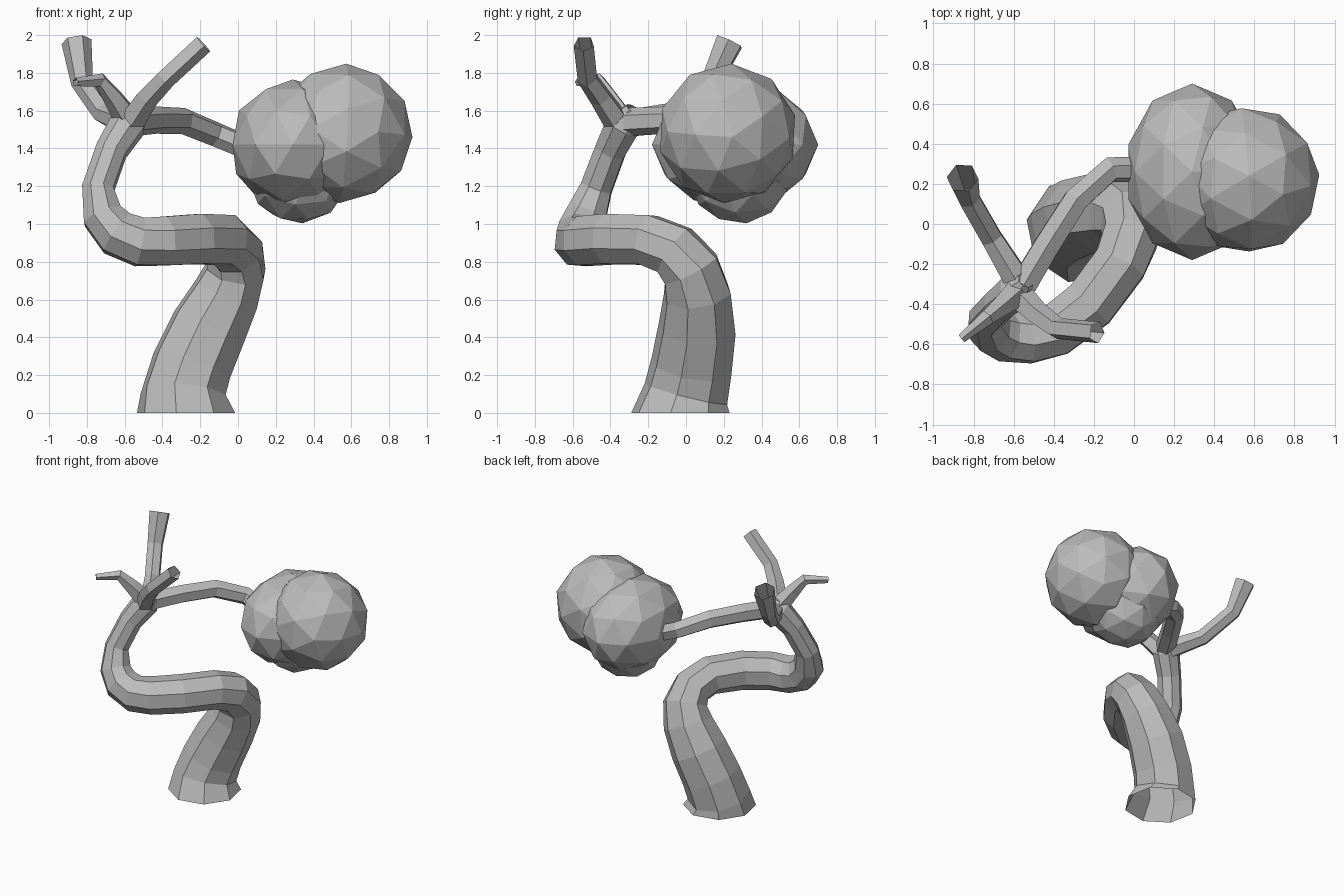
import bpy, bmesh, math
from mathutils import Vector, Euler

cube = bpy.data.objects.get("Cube")
if cube:
    bpy.data.objects.remove(cube, do_unlink=True)

GREY = (0.5, 0.5, 0.5, 1)
clay = bpy.data.materials.new("plain grey")
clay.diffuse_color = GREY
clay.use_nodes = True
clay.node_tree.nodes["Principled BSDF"].inputs["Base Color"].default_value = GREY


def finish(name, bm):
    mesh = bpy.data.meshes.new(name)
    bm.to_mesh(mesh)
    bm.free()
    mesh.materials.append(clay)
    obj = bpy.data.objects.new(name, mesh)
    bpy.context.collection.objects.link(obj)
    return obj


def sweep(name, path, sides, level_start=False):
    """Open tapered tube through (x, y, z, radius) points."""
    bm = bmesh.new()
    pts = [Vector(p[:3]) for p in path]
    side, rings = Vector((1, 0.2, 0)), []
    for i, p in enumerate(pts):
        before = (p - pts[max(i - 1, 0)]).normalized()
        after = (pts[min(i + 1, len(pts) - 1)] - p).normalized()
        along = (before + after).normalized()
        if level_start and i == 0:
            along = Vector((0, 0, 1))
        side = (side - along * side.dot(along)).normalized()
        up = along.cross(side)
        ring = []
        for k in range(sides):
            a = math.tau * (k + 0.5) / sides
            ring.append(bm.verts.new(p + (side * math.cos(a) + up * math.sin(a)) * path[i][3]))
        rings.append(ring)
    for r0, r1 in zip(rings, rings[1:]):
        for k in range(sides):
            n = (k + 1) % sides
            bm.faces.new((r0[k], r0[n], r1[n], r1[k]))
    return finish(name, bm)


# Twisting trunk, flared at the foot
sweep("trunk", [
    (-0.275, -0.03, 0, 0.265), (-0.29, 0, 0.1, 0.23), (-0.245, 0.03, 0.25, 0.22),
    (-0.155, 0.06, 0.45, 0.21), (-0.06, 0.06, 0.63, 0.185), (-0.01, 0.025, 0.76, 0.165),
    (-0.015, -0.06, 0.86, 0.15), (-0.07, -0.2, 0.915, 0.143), (-0.22, -0.4, 0.92, 0.143),
    (-0.39, -0.53, 0.91, 0.14), (-0.52, -0.565, 0.905, 0.137), (-0.64, -0.56, 0.95, 0.13),
    (-0.715, -0.53, 1.04, 0.115), (-0.74, -0.475, 1.19, 0.09), (-0.67, -0.4, 1.39, 0.088),
    (-0.58, -0.33, 1.53, 0.1), (-0.54, -0.28, 1.61, 0.04)], 8, True)

# Branches spreading from the fork
sweep("foliage_branch", [
    (-0.55, -0.3, 1.54, 0.075), (-0.43, -0.1, 1.55, 0.072), (-0.29, 0.12, 1.545, 0.07),
    (-0.12, 0.27, 1.475, 0.067), (0.08, 0.275, 1.39, 0.065)], 6)
sweep("tall_back_branch", [
    (-0.57, -0.3, 1.53, 0.075), (-0.71, -0.07, 1.585, 0.06), (-0.825, 0.13, 1.75, 0.06),
    (-0.855, 0.23, 1.965, 0.08)], 6)
sweep("front_left_branch", [
    (-0.58, -0.35, 1.52, 0.075), (-0.48, -0.45, 1.67, 0.062), (-0.385, -0.52, 1.77, 0.056),
    (-0.185, -0.54, 1.955, 0.056)], 5)
sweep("front_right_twig", [
    (-0.58, -0.34, 1.55, 0.075), (-0.66, -0.41, 1.67, 0.055), (-0.73, -0.465, 1.76, 0.04),
    (-0.86, -0.57, 1.75, 0.024)], 5)

# Faceted foliage clumps
for name, centre, radii, turn in [
        ("large_foliage", (0.555, 0.22, 1.48), (0.37, 0.37, 0.37), (0.3, 0.5, 0.2)),
        ("inner_foliage", (0.29, 0.26, 1.42), (0.335, 0.44, 0.345), (0, 0, 0)),
        ("lower_foliage", (0.32, 0.28, 1.275), (0.275, 0.275, 0.275), (0.2, 0.9, 0.4))]:
    bm = bmesh.new()
    bmesh.ops.create_icosphere(bm, subdivisions=2, radius=1)
    clump = finish(name, bm)
    clump.location = centre
    clump.scale = radii
    clump.rotation_euler = Euler(turn)
